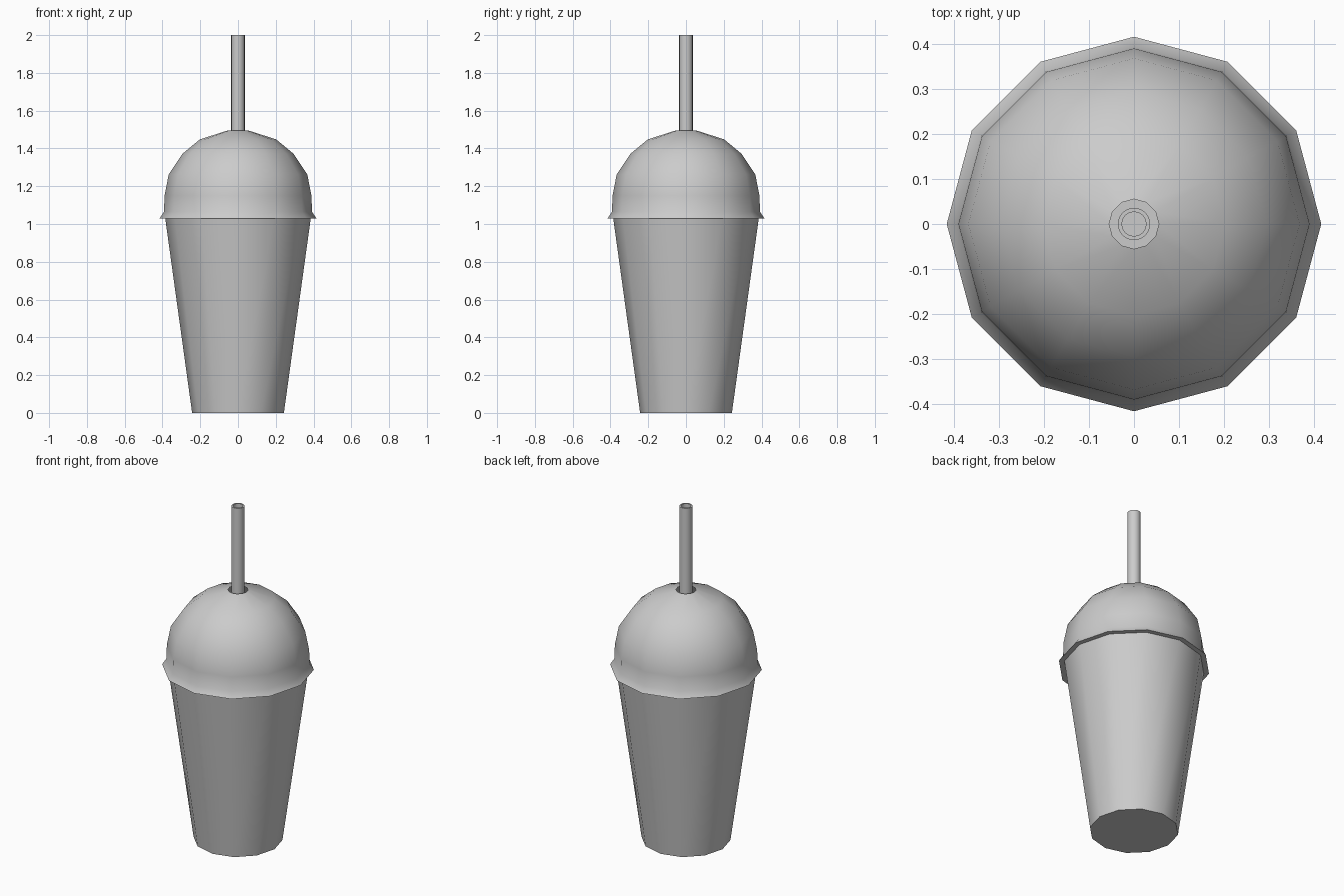
import bpy, bmesh, math

if "Cube" in bpy.data.objects:
    bpy.data.objects.remove(bpy.data.objects["Cube"])


def lathe(name, profile, sides, cap_first=False, closed=False):
    """Revolve (radius, z) points around the z axis."""
    bm = bmesh.new()
    rings = []
    for r, z in profile:
        rings.append([bm.verts.new((r * math.cos(2 * math.pi * i / sides),
                                    r * math.sin(2 * math.pi * i / sides), z))
                      for i in range(sides)])
    pairs = list(zip(rings, rings[1:]))
    if closed:
        pairs.append((rings[-1], rings[0]))
    for a, b in pairs:
        for i in range(sides):
            j = (i + 1) % sides
            bm.faces.new((a[i], a[j], b[j], b[i]))
    if cap_first:
        bm.faces.new(rings[0][::-1])
    mesh = bpy.data.meshes.new(name)
    bm.to_mesh(mesh)
    bm.free()
    obj = bpy.data.objects.new(name, mesh)
    bpy.context.collection.objects.link(obj)
    bpy.ops.object.select_all(action='DESELECT')
    obj.select_set(True)
    bpy.context.view_layer.objects.active = obj
    bpy.ops.object.shade_smooth_by_angle(angle=math.radians(42))
    return obj


# Tapered cup with a closed base
lathe("cup", [(0.243, 0), (0.386, 1.035)], 12, cap_first=True)

# Domed lid: flat underside lip, flared rim, dome, straw hole
lathe("dome_lid", [(0.386, 1.03), (0.415, 1.03), (0.392, 1.065), (0.389, 1.15),
                   (0.367, 1.262), (0.294, 1.372), (0.202, 1.448),
                   (0.055, 1.495)], 12)

# Hollow straw reaching down into the cup
lathe("straw", [(0.036, 0.03), (0.036, 2.0), (0.027, 2.0), (0.027, 0.03)],
      16, closed=True)
